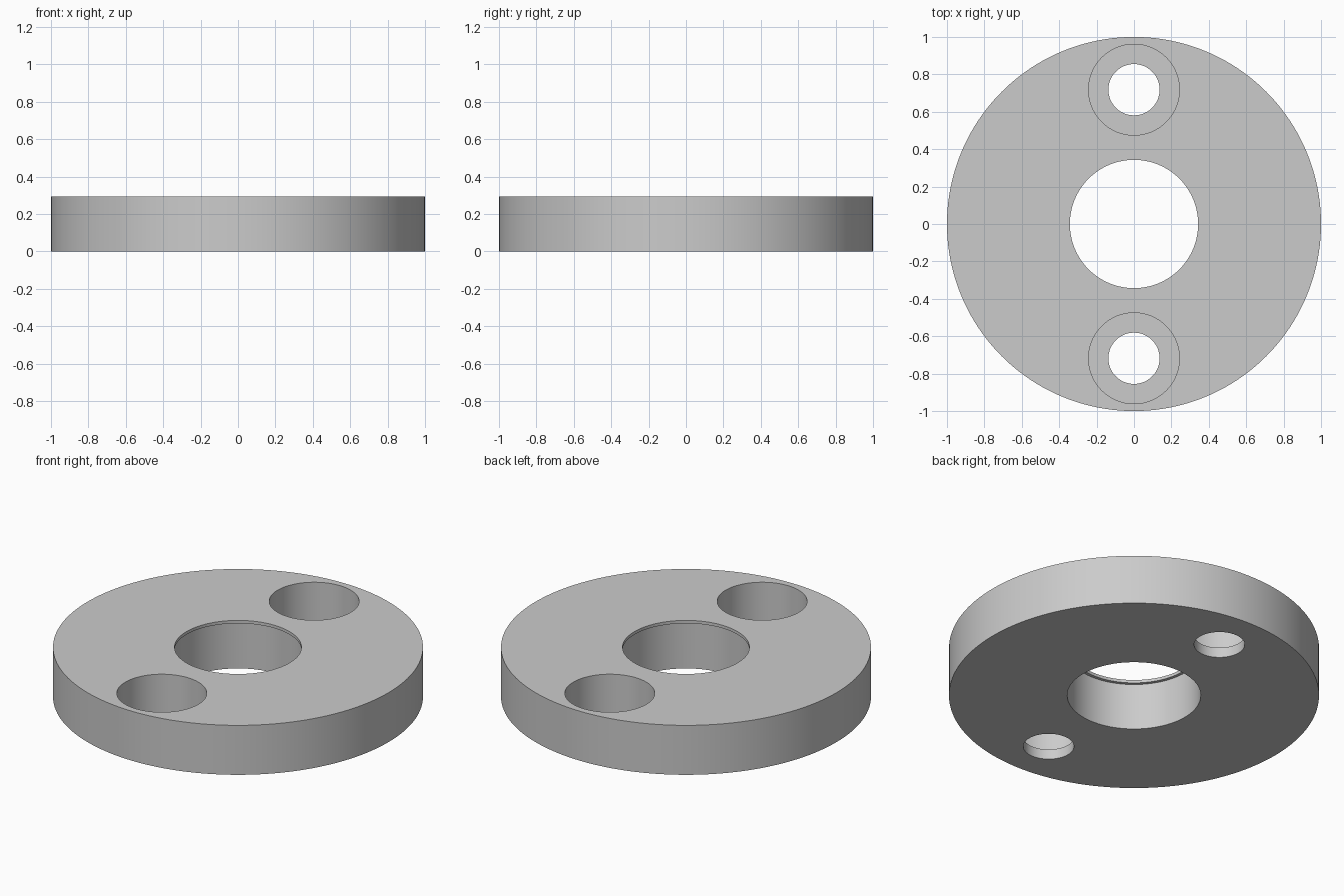
import bpy
import math

if "Cube" in bpy.data.objects:
    bpy.data.objects.remove(bpy.data.objects["Cube"])

THICK = 0.295

grey = bpy.data.materials.new("light grey")
grey.diffuse_color = (0.6, 0.6, 0.6, 1.0)
grey.use_nodes = True
grey.node_tree.nodes["Principled BSDF"].inputs["Base Color"].default_value = grey.diffuse_color


def cylinder(name, radius, z0, z1, y=0.0, sides=96):
    bpy.ops.mesh.primitive_cylinder_add(
        vertices=sides, radius=radius, depth=z1 - z0, location=(0, y, (z0 + z1) / 2))
    obj = bpy.context.object
    obj.name = name
    obj.data.materials.append(grey)
    return obj


# Round flange plate
plate = cylinder("flange_plate", 1.0, 0.0, THICK, sides=160)

# Centre bore: wide from below, with a thin narrower lip at the top
cutters = [
    cylinder("lip_cutter", 0.343, -0.1, THICK + 0.1),
    cylinder("bore_cutter", 0.361, -0.1, 0.277),
]

# Two counterbored bolt holes
for side in (-1, 1):
    y = side * 0.718
    cutters.append(cylinder("bolt_cutter", 0.137, -0.1, THICK + 0.1, y, 64))
    cutters.append(cylinder("counterbore_cutter", 0.243, 0.06, THICK + 0.1, y, 80))

# Cut, then remove the cutters
bpy.ops.object.select_all(action='DESELECT')
bpy.context.view_layer.objects.active = plate
plate.select_set(True)
for cutter in cutters:
    mod = plate.modifiers.new("cut", 'BOOLEAN')
    mod.operation = 'DIFFERENCE'
    mod.solver = 'EXACT'
    mod.object = cutter
    bpy.ops.object.modifier_apply(modifier=mod.name)
    bpy.data.objects.remove(cutter, do_unlink=True)

# Smooth round walls with crisp rims
bpy.ops.object.shade_smooth_by_angle(angle=math.radians(30))
